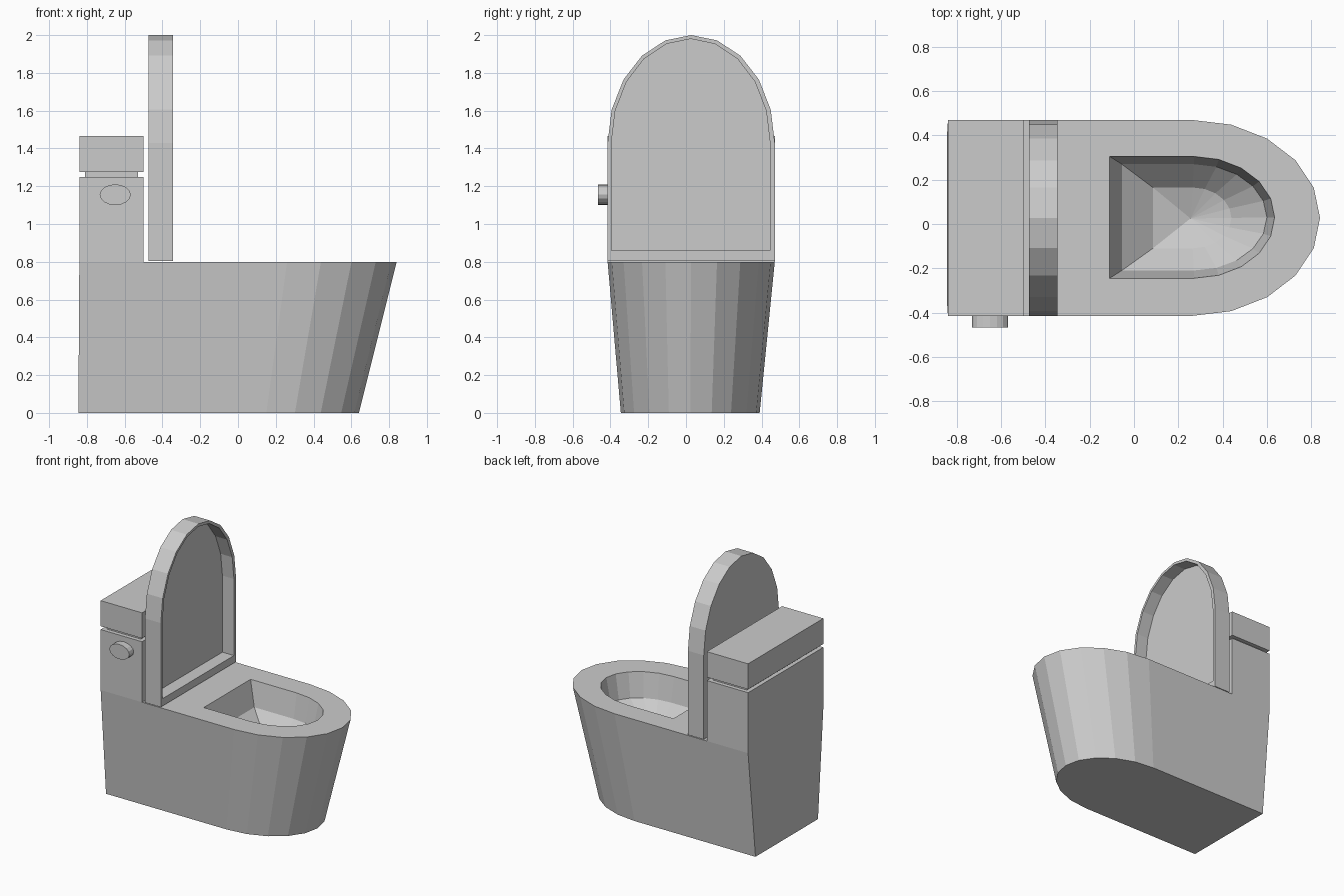
import bpy, bmesh
from math import sin, cos, pi

if "Cube" in bpy.data.objects:
    bpy.data.objects.remove(bpy.data.objects["Cube"])


def finish(name, bm):
    bmesh.ops.recalc_face_normals(bm, faces=bm.faces)
    me = bpy.data.meshes.new(name)
    bm.to_mesh(me)
    bm.free()
    ob = bpy.data.objects.new(name, me)
    bpy.context.collection.objects.link(ob)
    return ob


def d_outline(back, straight, front, y0, y1, n=10):
    """Square back, straight sides and a half-ellipse nose, as (u, y) points."""
    c, r = (y0 + y1) / 2, (y1 - y0) / 2
    arc = [(straight + (front - straight) * sin(pi * i / n), c + r * cos(pi * i / n))
           for i in range(n + 1)]
    return [(back, y0), (back, y1)] + arc


def loft(name, loops, apex=None):
    """Bridge equal loops; cap the first, cap or fan the last."""
    bm = bmesh.new()
    rings = [[bm.verts.new(p) for p in loop] for loop in loops]
    n = len(rings[0])
    for a, b in zip(rings, rings[1:]):
        for i in range(n):
            j = (i + 1) % n
            bm.faces.new((a[i], a[j], b[j], b[i]))
    bm.faces.new(rings[0])
    if apex:
        tip = bm.verts.new(apex)
        for i in range(n):
            bm.faces.new((rings[-1][i], rings[-1][(i + 1) % n], tip))
    else:
        bm.faces.new(rings[-1])
    return finish(name, bm)


def box(name, x0, x1, y0, y1, z0, z1):
    corners = [(x0, y0), (x1, y0), (x1, y1), (x0, y1)]
    return loft(name, [[(x, y, z) for x, y in corners] for z in (z0, z1)])


# Pedestal with the bowl sunk into its top
levels = [
    (0.00, (-0.845, 0.15, 0.64, -0.345, 0.39)),
    (0.80, (-0.84, 0.26, 0.84, -0.415, 0.47)),
    (0.80, (-0.11, 0.27, 0.635, -0.245, 0.305)),
    (0.62, (-0.055, 0.27, 0.60, -0.21, 0.27)),
    (0.51, (0.085, 0.265, 0.44, -0.11, 0.165)),
]
loft("pedestal_bowl",
     [[(x, y, z) for x, y in d_outline(*d)] for z, d in levels],
     apex=(0.255, 0.025, 0.46))

# Tank, recessed neck and tank lid
box("tank", -0.84, -0.50, -0.415, 0.47, 0.80, 1.25)
box("tank_neck", -0.81, -0.53, -0.385, 0.44, 1.25, 1.275)
box("tank_lid", -0.84, -0.50, -0.415, 0.47, 1.275, 1.465)

# Raised seat cover, hollow on the bowl side
outer = (0.805, 1.43, 2.0, -0.415, 0.47)
inner = (0.86, 1.43, 1.98, -0.395, 0.445)
loft("seat_cover",
     [[(x, y, z) for z, y in d_outline(*d)]
      for x, d in ((-0.475, outer), (-0.345, outer), (-0.345, inner), (-0.44, inner))])

# Oval flush button on the front side of the tank
loft("flush_button",
     [[(-0.65 + 0.082 * cos(2 * pi * i / 16), y, 1.155 + 0.055 * sin(2 * pi * i / 16))
       for i in range(16)] for y in (-0.415, -0.467)])
